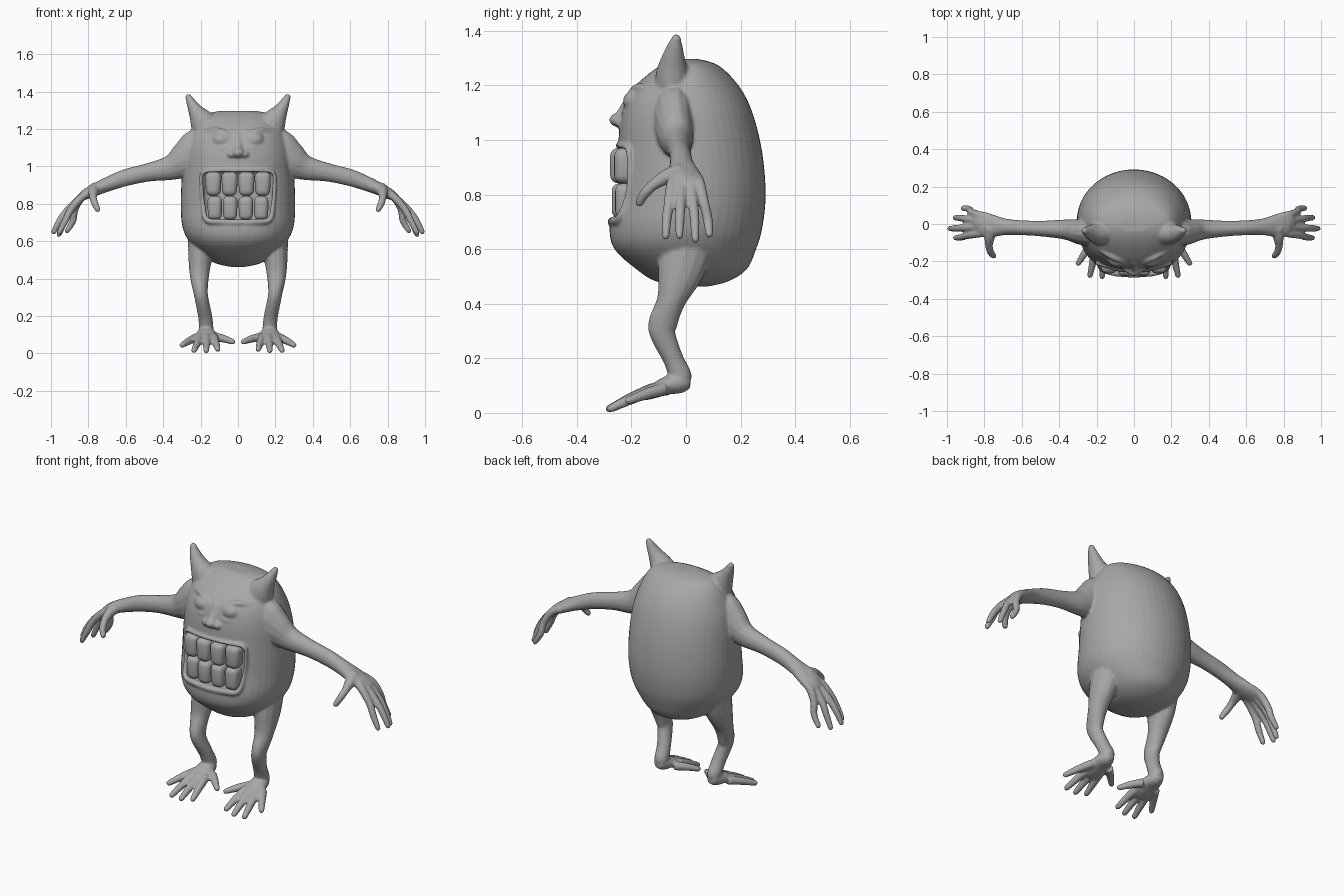
import bpy, bmesh, math
from mathutils import Vector, Matrix

if "Cube" in bpy.data.objects:
    bpy.data.objects.remove(bpy.data.objects["Cube"])

grey = bpy.data.materials.new("skin_grey")
grey.diffuse_color = (0.39, 0.39, 0.39, 1)
grey.use_nodes = True
grey.node_tree.nodes["Principled BSDF"].inputs["Base Color"].default_value = grey.diffuse_color
skin_parts = []


def spline(rows, n):
    """Smooth curve through rows of any length."""
    out = []
    for i in range(len(rows) - 1):
        a, b = rows[max(i - 1, 0)], rows[i]
        c, d = rows[i + 1], rows[min(i + 2, len(rows) - 1)]
        for k in range(n):
            t = k / n
            out.append([0.5 * (2 * q + (r - p) * t + (2 * p - 5 * q + 4 * r - s) * t * t
                               + (3 * q - p - 3 * r + s) * t ** 3)
                        for p, q, r, s in zip(a, b, c, d)])
    out.append(list(rows[-1]))
    return out


def finish(bm, name):
    bmesh.ops.recalc_face_normals(bm, faces=bm.faces)
    me = bpy.data.meshes.new(name)
    bm.to_mesh(me)
    bm.free()
    me.materials.append(grey)
    ob = bpy.data.objects.new(name, me)
    bpy.context.collection.objects.link(ob)
    return ob


def loft(name, rings):
    bm = bmesh.new()
    loops = [[bm.verts.new(p) for p in ring] for ring in rings]
    n = len(loops[0])
    for a, b in zip(loops, loops[1:]):
        for i in range(n):
            bm.faces.new((a[i], a[(i + 1) % n], b[(i + 1) % n], b[i]))
    bm.faces.new(loops[0])
    bm.faces.new(loops[-1])
    ob = finish(bm, name)
    skin_parts.append(ob)
    return ob


def tube(name, rows, ref=(0, 0, 1), sx=1, n=5, sides=14):
    """Rows are x, y, z, half width, half thickness; the end is rounded."""
    rows = spline([(r[0] * sx, *r[1:4], r[-1]) for r in rows], n)
    pts = [Vector(r[:3]) for r in rows]
    rings = []

    def ring(p, t, ra, rb):
        u = t.cross(Vector(ref)).normalized()
        v = u.cross(t)
        rings.append([p + u * ra * math.cos(a) + v * rb * math.sin(a)
                      for a in (2 * math.pi * k / sides for k in range(sides))])

    for i, r in enumerate(rows):
        t = (pts[min(i + 1, len(pts) - 1)] - pts[max(i - 1, 0)]).normalized()
        ring(pts[i], t, r[3], r[4])
    for a in (0.5, 1.0, 1.35):
        ring(pts[-1] + t * r[4] * math.sin(a), t, r[3] * math.cos(a), r[4] * math.cos(a))
    return loft(name, rings)


def ball(name, loc, size):
    bm = bmesh.new()
    bmesh.ops.create_uvsphere(bm, u_segments=20, v_segments=12, radius=1,
                              matrix=Matrix.Translation(loc) @ Matrix.Diagonal((*size, 1)))
    skin_parts.append(finish(bm, name))


def block(name, loc, size, taper, bevel):
    """Rounded block, narrowed at the top (below 1) or bottom (above 1)."""
    bm = bmesh.new()
    bmesh.ops.create_cube(bm, size=2)
    for v in bm.verts:
        k = taper if v.co.z > 0 else 1 / taper
        v.co = Vector((v.co.x * size[0] * k, v.co.y * size[1], v.co.z * size[2])) + Vector(loc)
    bmesh.ops.bevel(bm, geom=bm.edges[:], offset=bevel, segments=4, profile=0.5,
                    affect='EDGES', clamp_overlap=True)
    return finish(bm, name)


def apply_all(ob):
    bpy.ops.object.select_all(action='DESELECT')
    ob.select_set(True)
    bpy.context.view_layer.objects.active = ob
    bpy.ops.object.convert(target='MESH')


# Egg-shaped body: height, half width, front, back
profile = [(.463, .04, .0, .08), (.482, .12, -.11, .155), (.525, .19, -.18, .222),
           (.60, .262, -.262, .257), (.68, .298, -.28, .28), (.80, .306, -.262, .292),
           (.95, .30, -.25, .28), (1.08, .286, -.24, .25), (1.17, .258, -.21, .212),
           (1.24, .222, -.14, .158), (1.28, .175, -.08, .105), (1.297, .09, -.04, .04)]
rings = []
for z, w, f, b in spline(profile, 4):
    ring = []
    for k in range(48):
        c, s = math.cos(k * math.pi / 24), math.sin(k * math.pi / 24)
        e = 2 / (2.0 if s > 0 else 2.2)
        ring.append((w * math.copysign(abs(c) ** e, c),
                     (f + b) / 2 + (b - f) / 2 * math.copysign(abs(s) ** e, s), z))
    rings.append(ring)
body = loft("body", rings)

# Mouth cavity
cutter = block("mouth_cutter", (0, -.30, .843), (.183, .145, .128), 1.03, .025)
cutter.hide_render = True
mod = body.modifiers.new("mouth", 'BOOLEAN')
mod.operation, mod.object, mod.solver = 'DIFFERENCE', cutter, 'EXACT'
apply_all(body)
bpy.data.objects.remove(cutter)


def front_y(x):
    return -.255 * (1 - abs(x / .32) ** 2.3) ** .45


# Lips around the mouth
lip = [(0, .700, .017), (.10, .704, .017), (.17, .716, .015), (.187, .80, .011), (.196, .90, .010),
       (.186, .968, .011), (.09, .979, .010), (0, .979, .010)]
lip += [(-x, z, r) for x, z, r in lip[-2::-1]]
tube("lips", [(x, front_y(x) + (.006 if z > .73 else -.016), z, r) for x, z, r in lip], ref=(0, 1, 0))

# Nose
tube("nose_bridge", [(0, -.195, 1.17, .02), (0, -.218, 1.12, .022), (0, -.24, 1.08, .025)], ref=(0, 1, 0))
ball("nose_tip", (0, -.245, 1.073), (.034, .036, .027))

for s in (1, -1):
    side = "left" if s > 0 else "right"
    ball(side + "_nostril", (.036 * s, -.235, 1.064), (.024, .027, .02))
    # Closed eyes, slanted brows and lower lids
    ball(side + "_eyelid", (.085 * s, -.185, 1.142), (.056, .046, .042))
    tube(side + "_brow", [(.02, -.208, 1.14, .014), (.07, -.192, 1.175, .018),
                          (.12, -.172, 1.19, .018), (.17, -.142, 1.185, .014)], sx=s)
    tube(side + "_lower_lid", [(.035, -.222, 1.112, .010), (.08, -.220, 1.098, .013),
                               (.13, -.198, 1.108, .012), (.165, -.175, 1.132, .010)], sx=s)
    # Horn-like ears with a broad base
    tube(side + "_ear", [(.155, -.05, 1.18, .092, .07), (.193, -.05, 1.245, .068, .06),
                         (.225, -.047, 1.295, .042, .045), (.249, -.041, 1.338, .027, .031),
                         (.264, -.036, 1.37, .018)], ref=(0, 1, 0), sx=s)
    # Arm with flared shoulder, ending in a flat palm
    tube(side + "_arm", [(.11, -.045, 1.12, .065, .085), (.20, -.045, 1.085, .078, .122),
                         (.28, -.042, 1.035, .07, .10),
                         (.36, -.03, .993, .055, .068), (.48, -.025, .968, .043, .05),
                         (.60, -.02, .940, .04, .046), (.69, -.015, .907, .045, .04),
                         (.76, -.01, .877, .062, .034), (.815, .0, .85, .064, .028),
                         (.84, .0, .835, .055, .022)], sx=s)
    # Four fingers: knuckle y, tip x, tip y, tip z
    for i, (ky, tx, ty, tz) in enumerate([(-.052, .955, -.074, .648), (-.017, .985, -.024, .65),
                                          (.018, .957, .034, .636), (.05, .914, .085, .655)]):
        tube(f"{side}_finger_{i + 1}", [(.78, ky * .8, .866, .02), (.835, ky, .835, .0215),
                                        (.415 + tx * .5, ky * .55 + ty * .45, .77, .0195),
                                        (tx - .032, ty * .85 + ky * .15, .71, .0185),
                                        (tx, ty, tz, .0145)], sx=s)
    # Thumb
    tube(side + "_thumb", [(.765, -.02, .88, .036), (.772, -.07, .865, .029),
                           (.775, -.115, .838, .021), (.766, -.152, .803, .019),
                           (.75, -.17, .77, .016)], ref=(1, 0, 0), sx=s)
    # Leg bending forward at the knee and back to the heel
    tube(side + "_leg", [(.19, .0, .60, .078, .10), (.202, -.022, .51, .064, .084),
                         (.206, -.055, .41, .051, .053), (.20, -.084, .33, .039, .054),
                         (.193, -.084, .285, .037, .047), (.176, -.048, .20, .038, .038),
                         (.17, -.022, .14, .039, .042), (.17, -.018, .12, .037, .037)],
         ref=(0, 1, 0), sx=s)
    # Foot
    tube(side + "_foot", [(.17, .014, .115, .024, .024), (.17, -.02, .11, .043, .038),
                          (.17, -.07, .10, .055, .034), (.17, -.12, .078, .062, .026),
                          (.172, -.15, .065, .055, .02)], sx=s)
    # Five splayed toes: start x, start y, tip x, tip y, tip z
    for i, (bx, by, tx, ty, tz) in enumerate([(.12, -.065, .028, -.152, .062),
                                              (.13, -.11, .108, -.262, .022),
                                              (.165, -.12, .17, -.28, .015),
                                              (.20, -.11, .235, -.275, .016),
                                              (.215, -.08, .298, -.21, .045)]):
        tube(f"{side}_toe_{i + 1}", [(bx, by, .088, .024), (bx * .5 + tx * .5, by * .5 + ty * .5, tz * .5 + .047, .021),
                                     (tx, ty, tz, .0155)], sx=s)

    # Upper and lower teeth
    for i, (ux, lx) in enumerate([(.045, .042), (.132, .124)]):
        top = block(f"{side}_upper_tooth_{i + 1}", (ux * s, front_y(ux) + .018, .906),
                    (.0415, .042, .065), 1.08, .030)
        low = block(f"{side}_lower_tooth_{i + 1}", (lx * s, front_y(lx) + .022, .777),
                    (.038, .04, .064), 1.05, .028)
        for tooth in (top, low):
            apply_all(tooth)
            bpy.ops.object.shade_smooth_by_angle(angle=math.radians(50))

# Fuse all skin parts into one seamless surface
bpy.ops.object.select_all(action='DESELECT')
for ob in skin_parts:
    ob.select_set(True)
bpy.context.view_layer.objects.active = body
bpy.ops.object.join()
body.name = "creature_skin"
mod = body.modifiers.new("fuse", 'REMESH')
mod.mode, mod.voxel_size = 'VOXEL', 0.0065
mod = body.modifiers.new("soften", 'SMOOTH')
mod.factor, mod.iterations = 0.5, 6
apply_all(body)
body.data.materials.clear()
body.data.materials.append(grey)
bpy.ops.object.shade_smooth_by_angle(angle=math.radians(60))
